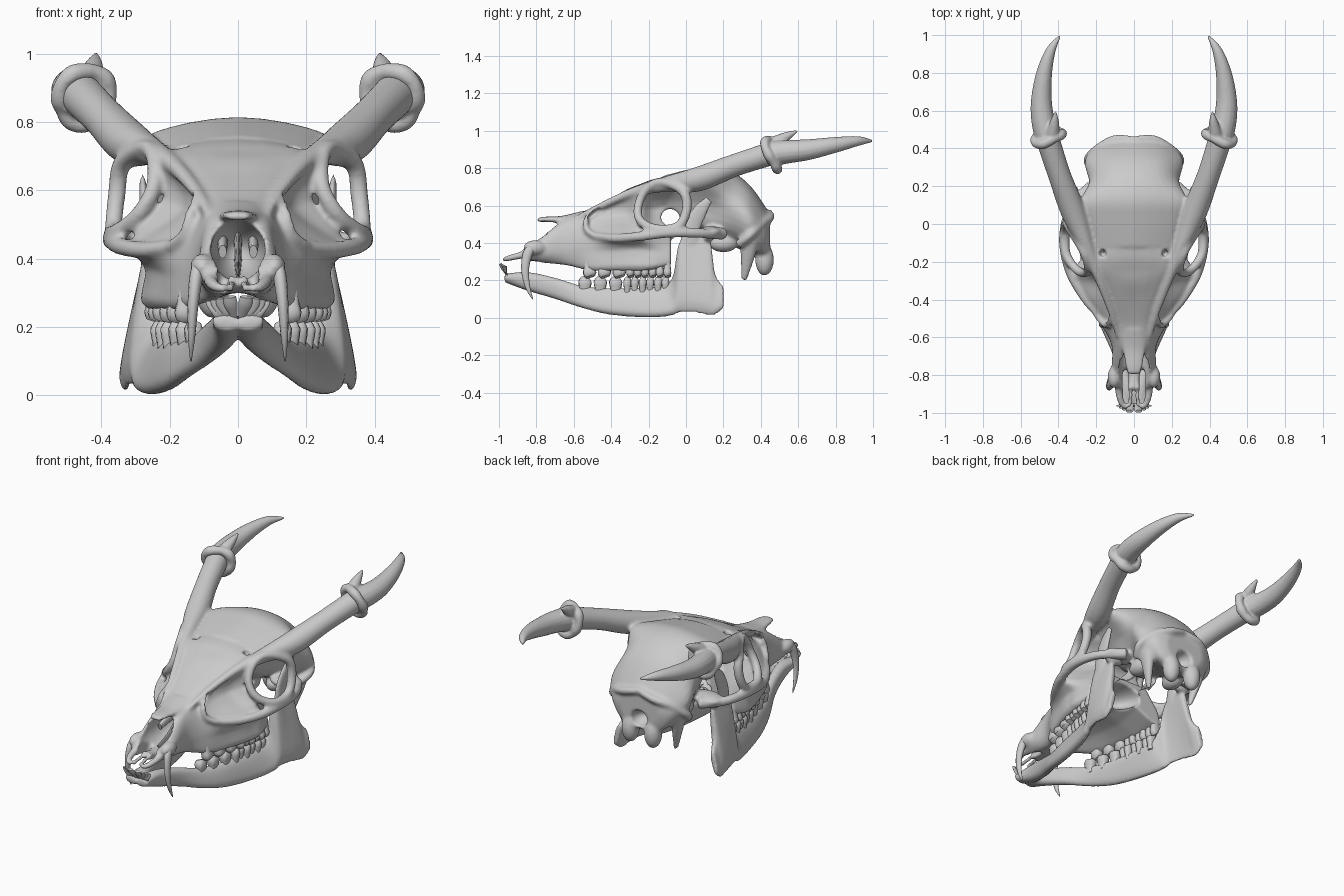
import bpy, bmesh, math
from mathutils import Vector, Matrix


def cat(pts, n, closed=False):
    """Smooth curve through points of any dimension."""
    out, m = [], len(pts)
    g = (lambda i: pts[i % m]) if closed else (lambda i: pts[max(0, min(m - 1, i))])
    for i in range(m if closed else m - 1):
        a, b, c, d = g(i - 1), g(i), g(i + 1), g(i + 2)
        for k in range(n):
            t = k / n
            out.append(0.5 * (2 * b + (c - a) * t + (2 * a - 5 * b + 4 * c - d) * t * t
                              + (3 * b - a - 3 * c + d) * t ** 3))
    return out if closed else out + [pts[-1].copy()]


def skin(bm, rings, closed=False):
    """Join rings of points into a closed surface."""
    vs = [[bm.verts.new(p) for p in r] for r in rings]
    n = len(vs[0])
    for i in range(len(vs) if closed else len(vs) - 1):
        a, b = vs[i], vs[(i + 1) % len(vs)]
        for j in range(n):
            bm.faces.new((a[j], a[(j + 1) % n], b[(j + 1) % n], b[j]))
    if not closed:
        bm.faces.new(vs[0][::-1])
        bm.faces.new(vs[-1])


def tube(bm, pts, a=1, b=1, n=5, seg=12, closed=False, ref=(1, 0, 0), box=1):
    """Tapered tube through (x, y, z, radius); b scales along ref, box < 1 squares the section."""
    c = cat([Vector(p) for p in pts], n, closed)
    ref, rings, m = Vector(ref), [], len(c)
    sq = lambda w: math.copysign(abs(w) ** box, w) if abs(w) > 1e-6 else 0
    for i, p in enumerate(c):
        q0 = c[i - 1] if closed or i else c[0]
        q1 = c[(i + 1) % m] if closed else c[min(i + 1, m - 1)]
        t = (q1 - q0).xyz.normalized()
        u = t.cross(ref).normalized()
        v = u.cross(t)
        r = max(p[3], .002)
        rings.append([p.xyz + r * (a * u * sq(math.cos(k * math.tau / seg))
                                   + b * v * sq(math.sin(k * math.tau / seg))) for k in range(seg)])
    skin(bm, rings, closed)


def ball(bm, c, r, tilt=0):
    mat = Matrix.Translation(c) @ Matrix.Rotation(tilt, 4, 'X') @ Matrix.Diagonal((*r, 1))
    bmesh.ops.create_uvsphere(bm, u_segments=24, v_segments=14, radius=1, matrix=mat)


def loft(bm, stations, n=4):
    """Loft closed cross-sections along y, each (y, [(x, z), ...])."""
    rings = [cat([Vector((x, y, z)) for x, z in sec], 3, True) for y, sec in stations]
    cols = [cat(list(col), n) for col in zip(*rings)]
    skin(bm, [list(r) for r in zip(*cols)])


def both(half):
    """Complete a half section: first and last points lie on the midline."""
    return half + [(-x, z) for x, z in half[-2:0:-1]]


def mirror(bm):
    g = bmesh.ops.duplicate(bm, geom=bm.verts[:] + bm.edges[:] + bm.faces[:])['geom']
    vs = [e for e in g if isinstance(e, bmesh.types.BMVert)]
    bmesh.ops.scale(bm, vec=(-1, 1, 1), verts=vs)


def finish(bm, name):
    bmesh.ops.recalc_face_normals(bm, faces=bm.faces[:])
    me = bpy.data.meshes.new(name)
    bm.to_mesh(me)
    bm.free()
    me.polygons.foreach_set('use_smooth', [True] * len(me.polygons))
    me.set_sharp_from_angle(angle=math.radians(50))
    ob = bpy.data.objects.new(name, me)
    bpy.context.collection.objects.link(ob)
    return ob


def blend(ob, size=.009, smooth=0):
    m = ob.modifiers.new('blend', 'REMESH')
    m.mode, m.voxel_size, m.use_smooth_shade = 'VOXEL', size, True
    if smooth:
        s = ob.modifiers.new('soften', 'SMOOTH')
        s.factor, s.iterations = .5, smooth


# --- skull: side pieces, mirrored
bm = bmesh.new()
# brow ridge running back into the antler pedicle
tube(bm, [(.085, -.6, .525, .012), (.115, -.48, .585, .018), (.18, -.3, .665, .025), (.25, -.12, .712, .04),
          (.32, .06, .74, .066), (.395, .26, .815, .061), (.46, .46, .88, .064)], seg=16)
# orbit rim
tube(bm, [(.275, -.13, .725, .024), (.34, -.02, .68, .027), (.355, .005, .59, .027), (.365, -.04, .49, .026),
          (.36, -.16, .475, .026), (.3, -.245, .52, .024), (.25, -.255, .6, .024), (.245, -.21, .69, .024)],
     closed=True)
# cheek arch
tube(bm, [(.2, -.47, .435, .02), (.27, -.38, .425, .024), (.34, -.25, .435, .026), (.37, -.1, .455, .028),
          (.355, .03, .455, .027), (.31, .12, .45, .027), (.22, .2, .45, .035)])
# front rim of the tear pit
tube(bm, [(.115, -.45, .6, .016), (.14, -.53, .53, .016), (.16, -.53, .47, .016), (.2, -.48, .435, .018)])
# canine socket, front jaw prongs
ball(bm, (.105, -.81, .375), (.035, .06, .04))
tube(bm, [(.075, -.8, .35, .022), (.08, -.88, .335, .02), (.065, -.95, .318, .016), (.035, -.975, .312, .012)], b=1.1)
tube(bm, [(.018, -.78, .33, .012), (.018, -.9, .325, .012), (.022, -.97, .312, .012)])
# neck crest, condyle, ear bulb, process below the ear, palate wing
tube(bm, [(.0, .445, .56, .02), (.1, .45, .535, .022), (.19, .4, .5, .024), (.245, .34, .44, .024),
          (.21, .28, .39, .025)], ref=(0, 1, 0))
ball(bm, (.075, .42, .31), (.05, .05, .085))
ball(bm, (.12, .2, .4), (.05, .08, .05))
tube(bm, [(.19, .34, .44, .06), (.175, .33, .33, .04), (.15, .31, .2, .016)], b=.7)
tube(bm, [(.09, -.12, .39, .04), (.08, -.02, .41, .035), (.07, .1, .44, .035)], b=.4)
ball(bm, (.23, .13, .46), (.1, .07, .03))
mirror(bm)
# nasal bones
tube(bm, [(0, -.795, .522, .024), (0, -.76, .526, .032), (0, -.66, .527, .042), (0, -.55, .552, .045)],
     a=.45, b=1.5)
# face
loft(bm, [(y, both(h)) for y, h in [
    (-.87, [(0, .365), (.06, .37), (.085, .36), (.095, .345), (.09, .325), (.06, .31), (0, .31)]),
    (-.76, [(0, .44), (.07, .45), (.103, .42), (.115, .38), (.11, .33), (.07, .295), (0, .3)]),
    (-.64, [(0, .53), (.07, .525), (.1, .49), (.117, .42), (.115, .34), (.08, .28), (0, .305)]),
    (-.52, [(0, .58), (.08, .57), (.125, .51), (.17, .43), (.18, .35), (.165, .25), (0, .32)]),
    (-.40, [(0, .64), (.12, .625), (.14, .54), (.26, .43), (.225, .36), (.215, .25), (0, .33)]),
    (-.31, [(0, .69), (.17, .66), (.165, .55), (.31, .43), (.255, .37), (.245, .25), (0, .33)]),
    (-.245, [(0, .715), (.21, .69), (.215, .58), (.32, .44), (.265, .37), (.26, .25), (0, .33)]),
    (-.18, [(0, .74), (.22, .705), (.14, .58), (.27, .43), (.27, .36), (.265, .255), (0, .34)]),
    (-.08, [(0, .76), (.22, .71), (.1, .6), (.19, .44), (.25, .36), (.24, .275), (0, .36)])]])
# braincase
loft(bm, [(y, both(h)) for y, h in [
    (-.12, [(0, .76), (.18, .73), (.2, .70), (.12, .63), (.09, .59), (.05, .57), (0, .57)]),
    (.02, [(0, .795), (.18, .77), (.24, .73), (.17, .62), (.13, .52), (.06, .47), (0, .47)]),
    (.13, [(0, .815), (.2, .785), (.28, .73), (.2, .6), (.17, .49), (.07, .44), (0, .44)]),
    (.24, [(0, .785), (.14, .76), (.22, .69), (.24, .58), (.2, .47), (.1, .4), (0, .39)]),
    (.34, [(0, .71), (.12, .69), (.2, .63), (.26, .53), (.22, .42), (.1, .35), (0, .34)]),
    (.42, [(0, .6), (.1, .58), (.17, .53), (.2, .46), (.16, .37), (.09, .32), (0, .32)]),
    (.45, [(0, .54), (.08, .53), (.12, .49), (.13, .44), (.1, .38), (.06, .34), (0, .35)])]])
skull = finish(bm, 'skull')

# --- openings: tear gap, brow holes, nose, eye passage, throat, spine
bm = bmesh.new()
ball(bm, (.135, -.49, .555), (.045, .05, .018), .7)
ball(bm, (.165, -.155, .73), (.019, .022, .06))
ball(bm, (.046, -.83, .33), (.018, .07, .08))
mirror(bm)
ball(bm, (0, -.75, .425), (.08, .24, .09))
ball(bm, (0, -.085, .535), (.3, .055, .05))
ball(bm, (0, -.07, .39), (.11, .16, .065))
ball(bm, (0, .47, .39), (.055, .1, .05))
cutter = finish(bm, 'opening_cutter')
blend(cutter, .008)
cutter.hide_render = True
cutter.display_type = 'WIRE'
blend(skull)
cut = skull.modifiers.new('openings', 'BOOLEAN')
cut.operation, cut.object, cut.solver = 'DIFFERENCE', cutter, 'EXACT'
blend(skull, .0085, 4)

# --- nasal septum and scrolls
bm = bmesh.new()
tube(bm, [(.045, -.68, .42, .02), (.045, -.6, .44, .025), (.04, -.5, .45, .02)], b=.6)
mirror(bm)
tube(bm, [(0, -.76, .335, .02), (0, -.65, .36, .04), (0, -.5, .42, .09)], b=.15)
finish(bm, 'nasal_septum')

# --- lower jaw: (y, top z, bottom z, top x, bottom x, half thickness)
bm = bmesh.new()
sections = []
for y, zt, zb, xt, xb, t in [
        (-.97, .235, .19, .04, .03, .04), (-.85, .245, .145, .04, .035, .038),
        (-.7, .215, .1, .078, .078, .032), (-.55, .17, .05, .13, .15, .03),
        (-.4, .16, .015, .175, .2, .033), (-.2, .165, 0, .215, .25, .033),
        (-.08, .2, .01, .24, .285, .03), (-.035, .41, .025, .265, .3, .024),
        (.05, .44, .025, .265, .32, .022), (.125, .43, .01, .265, .328, .022),
        (.155, .24, .015, .295, .332, .02), (.2, .17, .05, .315, .335, .016)]:
    h, mid = zt - zb, (xt + xb) / 2
    sections.append((y, [(xt, zt), (xt + t * .8, zt - .15 * h), (mid + t, zb + h / 2), (xb + t * .8, zb + .15 * h),
                         (xb, zb), (xb - t * .8, zb + .15 * h), (mid - t, zb + h / 2), (xt - t * .8, zt - .15 * h)]))
loft(bm, sections)
tube(bm, [(.265, .02, .38, .055), (.268, .03, .48, .048), (.275, .075, .57, .042), (.28, .125, .635, .022)], b=.35)
ball(bm, (.25, .12, .43), (.06, .03, .025))
mirror(bm)
blend(finish(bm, 'lower_jaw'), .009, 4)

# --- cheek teeth: premolars have one lobe, molars two
up, low = bmesh.new(), bmesh.new()
for i in range(6):
    f = i / 5
    for d in ((0,) if i < 3 else (-.02, .02)):
        r = .036 if i < 3 else .0215
        w = .8 if i < 3 else 1.5
        y, x = -.515 + .079 * i + d, .155 + .13 * f - .045 * f * f
        tube(up, [(x, y, .31, r * .75), (x, y, .27, r * .85), (x + .003, y, .238, r),
                  (x + .008, y + .004, .22, r * .7)], b=w, n=2, box=.6)
        y, x = -.54 + .082 * i + d, .13 + .13 * f - .035 * f * f
        tube(low, [(x, y, .12, r * .7), (x, y, .155, r * .8), (x, y, .192, r),
                   (x - .005, y + .004, .212, r * .65)], b=w, n=2, box=.6)
for b, name in ((up, 'upper_cheek_teeth'), (low, 'lower_cheek_teeth')):
    mirror(b)
    finish(b, name)

# --- lower incisors, fanned
bm = bmesh.new()
for i, (x0, x1, r) in enumerate([(.01, .021, .02), (.027, .05, .013), (.04, .066, .012), (.052, .08, .012)]):
    tube(bm, [(x0, -.93, .2, .01), (x0 + .3 * (x1 - x0), -.96, .235, .012), (x1, -.98 + .006 * i, .265, r),
              (x1 + .003, -.992 + .01 * i, .288 - .004 * i, r * .9)], a=.45, n=4)
mirror(bm)
finish(bm, 'incisors')

# --- long upper canines
bm = bmesh.new()
tube(bm, [(.113, -.81, .385, .024), (.123, -.845, .345, .026), (.132, -.86, .26, .021),
          (.136, -.848, .17, .014), (.138, -.82, .1, .003)], b=.75, n=8)
mirror(bm)
finish(bm, 'upper_canines')

# --- antlers: beam, brow tine and coronet
bm = bmesh.new()
tube(bm, [(.453, .44, .877, .068), (.482, .55, .888, .062), (.49, .66, .9, .055), (.475, .8, .925, .042),
          (.44, .92, .945, .026), (.39, .999, .945, .006)], seg=16, n=7)
tube(bm, [(.435, .45, .92, .042), (.422, .53, .965, .027), (.415, .595, 1.0, .006)])
axis = Vector((.25, .88, .3)).normalized()
u = axis.cross(Vector((1, 0, 0))).normalized()
v = u.cross(axis)
c = Vector((.452, .462, .875))
ring = []
for k in range(12):
    a = k * math.tau / 12
    p = c + (.074 + .005 * math.sin(a * 3 + 1)) * (u * math.cos(a) * 1.1 + v * math.sin(a)) \
        + axis * .008 * math.sin(2 * a)
    ring.append((*p, .026 + .003 * math.sin(5 * a)))
tube(bm, ring, closed=True, ref=axis, n=4)
mirror(bm)
blend(finish(bm, 'antlers'), .007, 2)
